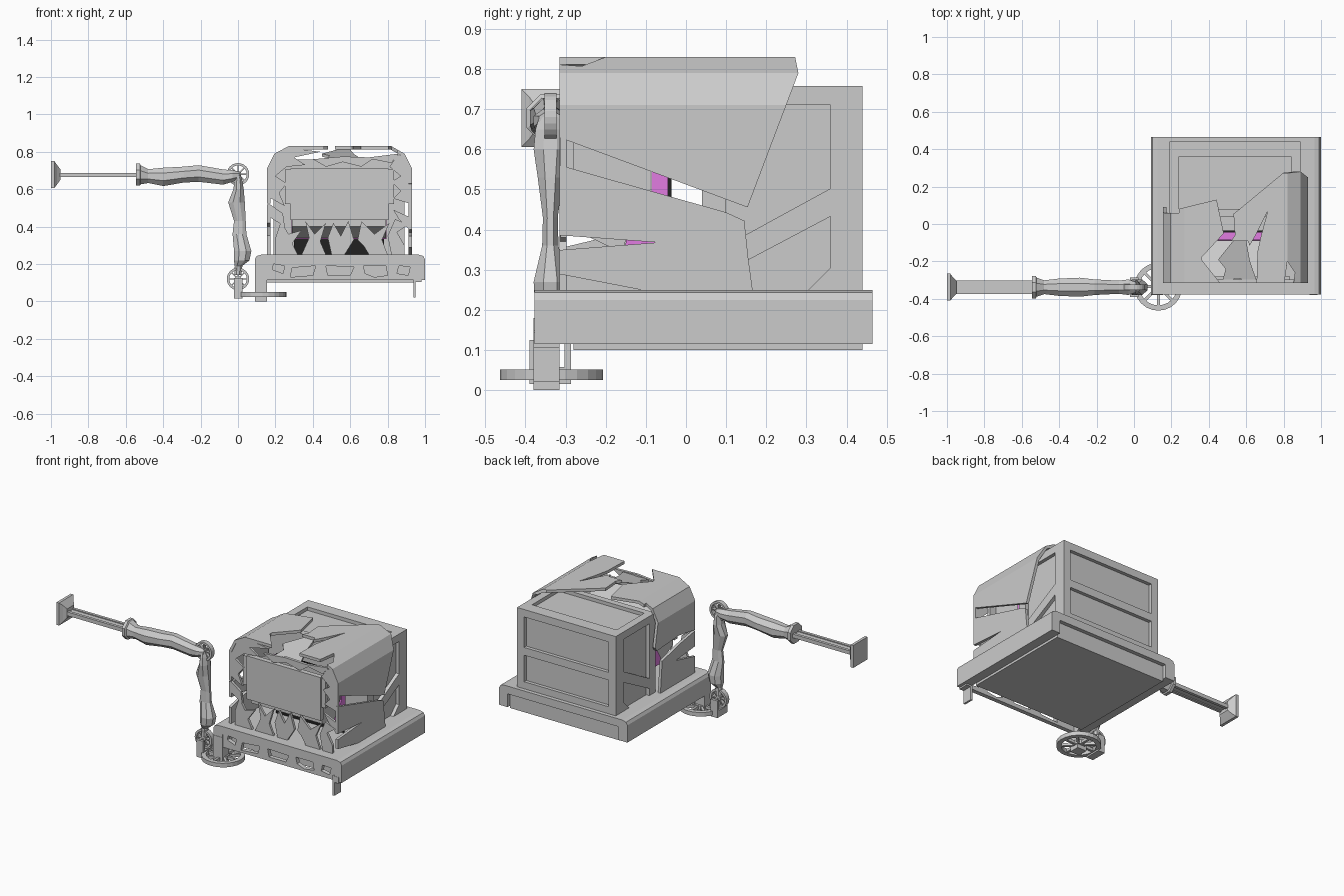
import bpy, bmesh, math
from mathutils import Matrix, Vector


def finish(name, bm, color=None):
    bmesh.ops.recalc_face_normals(bm, faces=bm.faces[:])
    me = bpy.data.meshes.new(name)
    bm.to_mesh(me)
    bm.free()
    ob = bpy.data.objects.new(name, me)
    bpy.context.collection.objects.link(ob)
    if color:
        mat = bpy.data.materials.new(name + "_colour")
        mat.diffuse_color = color
        me.materials.append(mat)
    return ob


def add_slab(bm, pts, vec):
    a = [bm.verts.new(p) for p in pts]
    b = [bm.verts.new(Vector(p) + Vector(vec)) for p in pts]
    bm.faces.new(a)
    bm.faces.new(b)
    for i in range(len(a)):
        j = (i + 1) % len(a)
        bm.faces.new((a[i], a[j], b[j], b[i]))


def add_prism(bm, pts, axis, lo, hi):
    put = {'x': lambda u, v: (lo, u, v), 'y': lambda u, v: (u, lo, v),
           'z': lambda u, v: (u, v, lo)}[axis]
    vec = [(hi - lo) if c == axis else 0 for c in 'xyz']
    add_slab(bm, [put(*p) for p in pts], vec)


def add_box(bm, x0, x1, y0, y1, z0, z1):
    add_prism(bm, [(x0, y0), (x1, y0), (x1, y1), (x0, y1)], 'z', z0, z1)


def prism(name, pts, axis, lo, hi, color=None):
    bm = bmesh.new()
    add_prism(bm, pts, axis, lo, hi)
    return finish(name, bm, color)


def boxes(name, items, color=None):
    bm = bmesh.new()
    for b in items:
        add_box(bm, *b)
    return finish(name, bm, color)


def cut(ob, cutters):
    for c in cutters:
        c.hide_render = True
        m = ob.modifiers.new("cut", 'BOOLEAN')
        m.operation, m.solver, m.object = 'DIFFERENCE', 'EXACT', c
    bpy.context.view_layer.update()
    me = bpy.data.meshes.new_from_object(ob.evaluated_get(bpy.context.evaluated_depsgraph_get()))
    ob.modifiers.clear()
    ob.data = me
    for c in cutters:
        bpy.data.objects.remove(c)


def wheel(name, center, r, thick, axis, spokes=8, seg=24):
    bm = bmesh.new()
    h = thick / 2
    for ri, ro in ((r * .78, r), (r * .05, r * .28)):
        rings = []
        for i in range(seg):
            a = 2 * math.pi * i / seg
            rings.append([bm.verts.new((q * math.cos(a), q * math.sin(a), z))
                          for q, z in ((ri, -h), (ro, -h), (ro, h), (ri, h))])
        for i in range(seg):
            p, q = rings[i], rings[(i + 1) % seg]
            for k in range(4):
                bm.faces.new((p[k], q[k], q[(k + 1) % 4], p[(k + 1) % 4]))
    for i in range(spokes):
        rot = Matrix.Rotation(2 * math.pi * i / spokes, 3, 'Z')
        w = r * .06
        quad = [(r * .2, -w), (r * .82, -w), (r * .82, w), (r * .2, w)]
        add_slab(bm, [rot @ Vector((x, y, -h * .7)) for x, y in quad], (0, 0, h * 1.4))
    if axis == 'y':
        bmesh.ops.rotate(bm, verts=bm.verts[:], matrix=Matrix.Rotation(math.pi / 2, 3, 'X'))
    bmesh.ops.translate(bm, verts=bm.verts[:], vec=center)
    return finish(name, bm)


def loft(name, sections, axis, n=8):
    """sections: position along axis, centre of the other front coordinate, half sizes"""
    bm = bmesh.new()
    rings = []
    for t, c, r, ry in sections:
        ring = []
        for i in range(n):
            a = 2 * math.pi * (i + .5) / n
            u, y = c + r * math.cos(a), ARM_Y + ry * math.sin(a)
            ring.append(bm.verts.new((t, y, u) if axis == 'x' else (u, y, t)))
        rings.append(ring)
    for p, q in zip(rings, rings[1:]):
        for i in range(n):
            j = (i + 1) % n
            bm.faces.new((p[i], p[j], q[j], q[i]))
    bm.faces.new(rings[0])
    bm.faces.new(rings[-1])
    return finish(name, bm)


ARM_Y = -.338

# Base: rounded channel, inner tray, pierced front skirt, legs
prism("base_channel", [(.09, .115), (.09, .225), (.1, .243), (.125, .25), (.965, .25), (.99, .243),
                       (1, .225), (1, .115), (.94, .115), (.94, .2), (.155, .2), (.155, .115)],
      'y', -.378, .465)
boxes("base_tray", [(.155, .94, -.28, .44, .1, .205)])
skirt = boxes("base_front_skirt", [(.155, .94, -.372, -.345, .115, .205)])
holes = [[(.185, .17), (.24, .15), (.25, .19), (.19, .2)],
         [(.28, .13), (.40, .14), (.415, .19), (.29, .18)],
         [(.48, .14), (.60, .14), (.62, .185), (.47, .19)],
         [(.68, .15), (.73, .13), (.80, .14), (.79, .19), (.67, .19)],
         [(.85, .15), (.91, .14), (.92, .185), (.86, .19)]]
cut(skirt, [prism("skirt_cutter", h, 'y', -.4, -.32) for h in holes])
boxes("front_legs", [(.09, .155, -.38, -.315, 0, .18), (.937, .95, -.38, -.315, .02, .15),
                     (.937, .98, -.38, -.315, .105, .145)])

# Crate: core with raised frame bars and slanted braces
X0, X1, Y0, Y1, Z0, Z1, D = .19, .89, .04, .44, .245, .758, .022
crate = [(X0 + D, X1 - D, Y0, Y1 - D, Z0, Z1 - D)]
for x0, x1 in ((X0, X0 + .05), (X1 - .05, X1)):
    crate += [(x0, x1, Y1 - .08, Y1, Z0, Z1), (x0, x1, Y0, Y0 + .06, Z0, Z1),
              (x0, x1, Y0, Y1, Z1 - .048, Z1)]
for z0, z1 in ((Z0, .295), (.465, .515), (Z1 - .048, Z1)):
    crate.append((X0, X1, Y1 - .04, Y1, z0, z1))
crate += [(X0, X1, Y1 - .08, Y1, Z1 - .04, Z1), (X0, X1, Y0, Y0 + .04, Z1 - .04, Z1)]
boxes("crate", crate)
bm = bmesh.new()
for x0, x1 in ((X0, X0 + D), (X1 - D, X1)):
    add_prism(bm, [(.09, .29), (.37, .438), (.37, .508), (.09, .355)], 'x', x0, x1)
    add_prism(bm, [(.30, Z0), (.37, Z0), (.37, .315)], 'x', x0, x1)
finish("crate_braces", bm)

# Torn hood: arch with cracks cut through roof and walls
outer = [(.155, .245), (.155, .71), (.195, .79), (.27, .83), (.82, .83), (.89, .79), (.93, .71), (.93, .245)]
inner = [(.912, .245), (.912, .706), (.878, .776), (.816, .812), (.274, .812), (.207, .776), (.173, .706), (.173, .245)]
hood = prism("torn_hood", outer + inner, 'y', -.315, .285)
right = [[(.27, .84), (.28, .79), (.152, .452), (.145, .425), (.155, .33), (.17, .22), (.4, .22), (.4, .84)],
         [(-.33, .635), (.16, .453), (.15, .42), (.10, .443), (-.33, .565)],
         [(-.33, .387), (-.07, .368), (-.33, .348)],
         [(-.33, .292), (-.06, .24), (-.33, .24)]]
left = [[(.06, .9), (.06, .72), (.09, .56), (.02, .45), (.04, .22), (.4, .22), (.4, .9)],
        [(-.33, .52), (-.15, .55), (.15, .53), (.1, .43), (-.15, .49)],
        [(-.33, .42), (-.12, .40), (-.33, .35)]]
roof = [[(.1, .05), (.155, .06), (.44, .13), (.48, .02), (.54, .06), (.8, .275), (.8, .4), (.1, .4)],
        [(.44, .14), (.48, -.05), (.36, -.18), (.37, -.2), (.44, -.2), (.54, -.06), (.53, .08)],
        [(.36, -.19), (.44, -.17), (.51, -.09), (.61, -.09), (.64, -.2), (.66, -.34), (.48, -.34)],
        [(.715, .07), (.65, -.06), (.61, -.13), (.63, -.34), (.655, -.34), (.66, -.15), (.68, -.06)],
        [(.80, -.34), (.82, -.2), (.86, -.26), (.85, -.34)]]
cut(hood, [prism("wall_cutter", p, 'x', .79, 1) for p in right]
    + [prism("wall_cutter", p, 'x', 0, .24) for p in left]
    + [prism("roof_cutter", p, 'z', .72, .95) for p in roof])

# Roof flap sagging between the cracks
flap = [(.45, -.19), (.53, -.09), (.60, -.09), (.62, -.2), (.66, -.315), (.55, -.29), (.47, -.315), (.49, -.24)]
bm = bmesh.new()
add_slab(bm, [(x, y, .812 + (y + .09) * .22) for x, y in flap], (0, 0, -.016))
finish("roof_flap", bm)

# Ragged front shards around the face panel
shards = [
    [(.2, .25), (.32, .25), (.29, .31), (.34, .38), (.27, .36), (.23, .43), (.2, .34)],
    [(.34, .25), (.47, .25), (.44, .32), (.47, .42), (.41, .36), (.36, .43), (.38, .34)],
    [(.5, .25), (.57, .25), (.62, .33), (.59, .43), (.55, .35), (.51, .42), (.48, .34)],
    [(.70, .25), (.80, .25), (.77, .33), (.81, .42), (.73, .36), (.66, .43), (.64, .33), (.67, .30)],
    [(.82, .25), (.89, .25), (.89, .3), (.85, .37), (.91, .41), (.84, .44), (.80, .35)],
    [(.16, .56), (.25, .51), (.22, .58), (.26, .63), (.2, .67), (.26, .72), (.36, .73), (.30, .77), (.44, .80),
     (.28, .82), (.195, .78), (.16, .7)],
    [(.40, .76), (.47, .72), (.56, .745), (.66, .72), (.72, .76), (.82, .74), (.86, .79), (.7, .77), (.56, .775)],
    [(.93, .52), (.83, .55), (.87, .59), (.82, .64), (.87, .67), (.81, .72), (.85, .78), (.89, .78), (.93, .7)],
    [(.17, .45), (.25, .40), (.24, .47), (.17, .52)],
    [(.92, .38), (.92, .45), (.83, .49), (.86, .44)]]
bm = bmesh.new()
for i, s in enumerate(shards):
    add_prism(bm, s, 'y', -.315 + .002 * (i % 2), -.298)
finish("front_shards", bm)

# Screen housing with face panel, magenta back and black board
boxes("face_panel", [(.28, .805, -.312, -.28, .435, .712), (.25, .835, -.305, -.28, .52, .705)])
prism("housing", [(-.28, .40), (-.155, .34), (-.15, .38), (-.088, .49), (-.088, .63), (-.28, .70)], 'x', .29, .79)
prism("glowing_core", [(-.155, .335), (-.045, .335), (-.045, .625), (-.086, .625), (-.086, .48), (-.148, .38)],
      'x', .285, .795, (.75, .2, .75, 1))
boxes("black_board", [(.3, .78, -.046, -.036, .25, .63)], (.015, .015, .015, 1))

# Arm: hinge wheels, fork, upper arm and forearm
wheel("hinge_wheel", (.13, -.335, .038), .128, .026, 'z')
wheel("shoulder_wheel", (0, ARM_Y, .12), .06, .03, 'y')
wheel("elbow_wheel", (0, ARM_Y, .68), .06, .03, 'y')
boxes("shoulder_fork", [(-.022, .025, -.39, -.373, .015, .125), (-.022, .025, -.303, -.286, .015, .125),
                        (-.022, .025, -.39, -.286, .015, .058)])
loft("upper_arm", [(.14, 0, .02, .022), (.19, .003, .022, .02), (.22, .02, .045, .042), (.27, .025, .05, .045),
                   (.36, .008, .04, .022), (.43, .01, .034, .02), (.53, -.008, .048, .034), (.60, .003, .03, .045),
                   (.65, .002, .022, .04), (.68, 0, .015, .03)], 'z')
loft("forearm", [(-.545, .678, .064, .064), (-.525, .678, .064, .064), (-.52, .677, .055, .055), (-.48, .67, .04, .04),
                 (-.40, .666, .053, .05), (-.29, .678, .046, .055), (-.21, .684, .048, .045), (-.08, .665, .044, .038),
                 (-.03, .67, .034, .045), (.01, .675, .02, .03)], 'x')

# Piston rods and square hand plate
boxes("piston_rods", [(-.98, -.53, ARM_Y - .036, ARM_Y - .018, .664, .688), (-.98, -.53, ARM_Y + .018, ARM_Y + .036, .664, .688),
                      (-.98, -.53, ARM_Y - .018, ARM_Y + .018, .67, .682)])
loft("hand_plate", [(-1, .678, .102, .102), (-.982, .678, .102, .102), (-.968, .678, .075, .075),
                    (-.95, .678, .04, .05)], 'x', 4)
